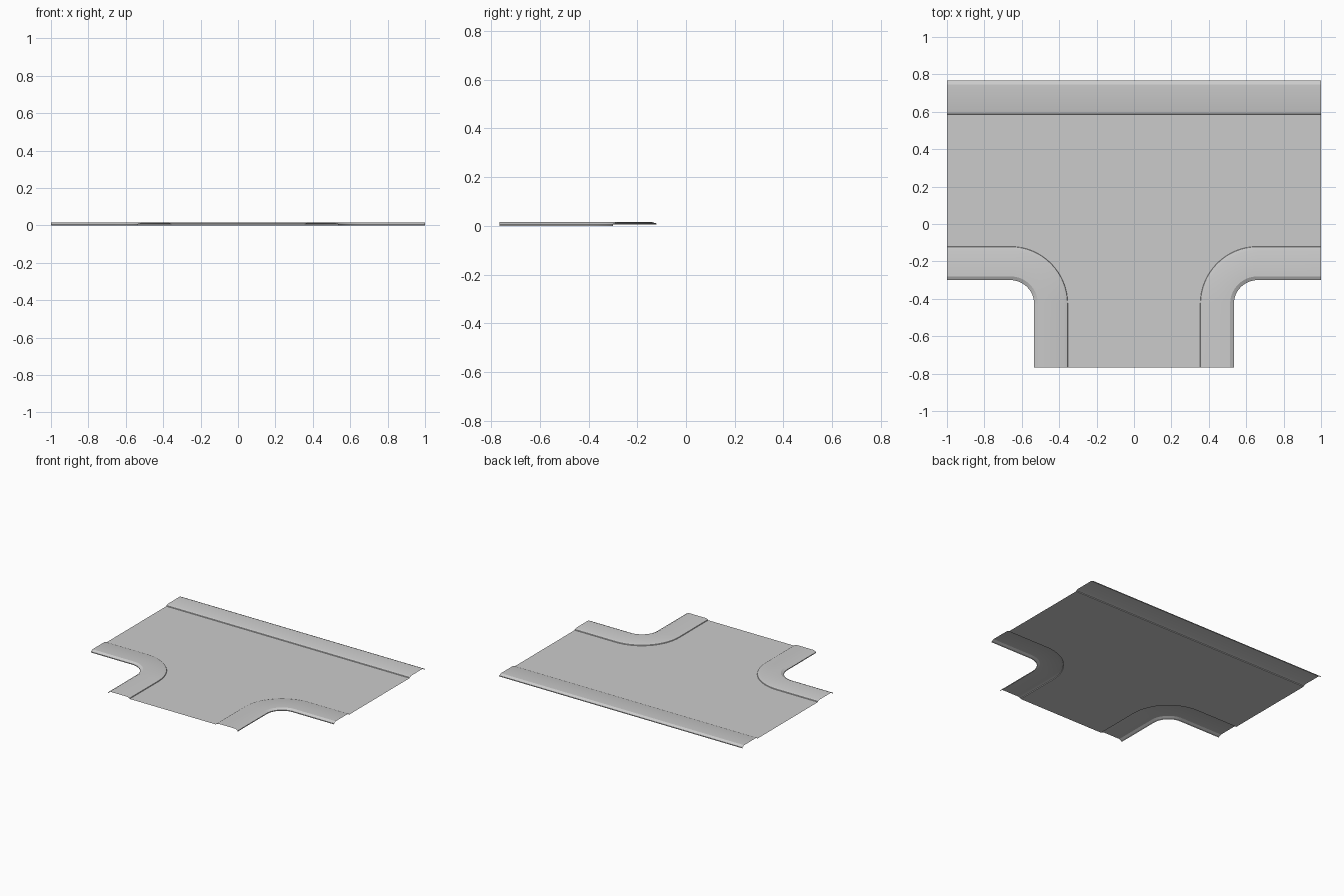
import bpy, bmesh, math

if "Cube" in bpy.data.objects:
    bpy.data.objects.remove(bpy.data.objects["Cube"])

HALF_X, HALF_Y = 1.0, 0.766
ROAD_Z = 0.005
CX, CY, R_OUT = 0.661, -0.427, 0.127      # corner bend centre and outer-edge radius
WIDTH = 0.18
# pavement section: (distance from the outer edge towards the road, height)
PROFILE = [(0, 0), (0, 0.006), (0.02, 0.016), (0.158, 0.016), (0.178, 0.010), (WIDTH, ROAD_Z)]
STEPS = 16


def finish(name, bm):
    # make every sheet face upwards/outwards, then shade
    for f in bm.faces:
        f.normal_update()
    if sum(f.normal.z * f.calc_area() for f in bm.faces) < 0:
        bmesh.ops.reverse_faces(bm, faces=bm.faces[:])
    me = bpy.data.meshes.new(name)
    bm.to_mesh(me)
    bm.free()
    ob = bpy.data.objects.new(name, me)
    bpy.context.collection.objects.link(ob)
    bpy.ops.object.select_all(action='DESELECT')
    ob.select_set(True)
    bpy.context.view_layer.objects.active = ob
    bpy.ops.object.shade_smooth_by_angle(angle=math.radians(25))
    return ob


def sweep(name, path):
    # path items: (x, y, nx, ny), the normal pointing from outer edge to road
    bm = bmesh.new()
    rows = [[bm.verts.new((x + nx * d, y + ny * d, z)) for d, z in PROFILE]
            for x, y, nx, ny in path]
    for a, b in zip(rows, rows[1:]):
        for i in range(len(PROFILE) - 1):
            bm.faces.new((a[i], b[i], b[i + 1], a[i + 1]))
    return finish(name, bm)


def corner_path(side):
    # straight along the main road, round the bend, down the side road
    path = [(side * HALF_X, CY + R_OUT, 0, 1)]
    for i in range(STEPS + 1):
        a = math.pi / 2 * i / STEPS
        nx, ny = -side * math.sin(a), math.cos(a)
        path.append((side * CX + nx * R_OUT, CY + ny * R_OUT, nx, ny))
    path.append((side * (CX - R_OUT), -HALF_Y, -side, 0))
    return path


# pavements: straight far side and two mirrored corners
sweep("far_pavement", [(-HALF_X, HALF_Y, 0, -1), (HALF_X, HALF_Y, 0, -1)])
sweep("left_corner_pavement", corner_path(-1))
sweep("right_corner_pavement", corner_path(1))

# road surface: rows of quads between the two corner curbs, plus the main carriageway
bm = bmesh.new()
edge = [(x + nx * WIDTH, y + ny * WIDTH) for x, y, nx, ny in corner_path(1)]
right = [bm.verts.new((x, y, ROAD_Z)) for x, y in edge]
left = [bm.verts.new((-x, y, ROAD_Z)) for x, y in edge]
for i in range(1, len(edge) - 1):
    bm.faces.new((left[i], left[i + 1], right[i + 1], right[i]))
far = [bm.verts.new((x, HALF_Y - WIDTH, ROAD_Z))
       for x in (-HALF_X, -edge[1][0], edge[1][0], HALF_X)]
near = [left[0], left[1], right[1], right[0]]
for i in range(3):
    bm.faces.new((near[i], near[i + 1], far[i + 1], far[i]))
bmesh.ops.recalc_face_normals(bm, faces=bm.faces[:])
finish("road_surface", bm)
